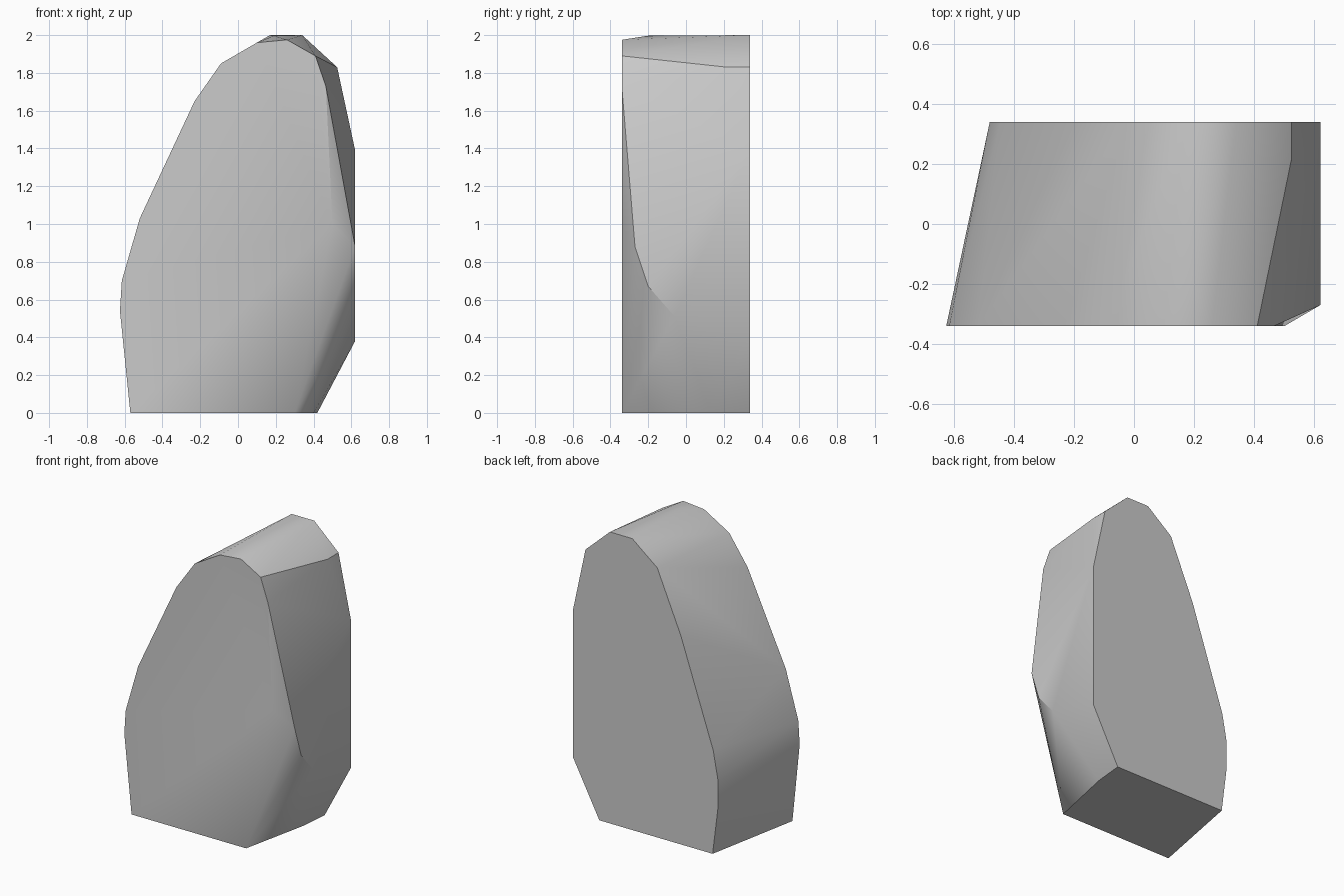
import bpy
import bmesh
import math

DEPTH = 0.34  # half the thickness of the slab

default_cube = bpy.data.objects.get("Cube")
if default_cube:
    bpy.data.objects.remove(default_cube, do_unlink=True)


def make_material(name, colour):
    material = bpy.data.materials.new(name)
    material.use_nodes = True
    material.diffuse_color = colour
    material.node_tree.nodes["Principled BSDF"].inputs["Base Color"].default_value = colour
    return material


def outline(points, y):
    """Place a flat (x, z) outline at depth y."""
    return [(x, y, z) for x, z in points]


# Outline of the front face, from the foot up the left and down the right
front_profile = [
    (-.57, 0), (-.625, .54), (-.615, .7), (-.52, 1.03), (-.23, 1.65), (-.09, 1.85),
    (.1, 1.96), (.26, 1.975), (.41, 1.89), (.465, 1.73), (.5, 1), (.3, 0),
]

# Outline of the back face, leaning to one side
back_profile = [
    (-.44, 0), (-.48, .32), (-.48, .52), (-.445, .71), (-.2, 1.43), (-.02, 1.85),
    (.17, 2), (.34, 2), (.525, 1.83), (.62, 1.39), (.62, .38), (.42, 0),
]

# Chipped corners between the two faces
chips = [
    (.62, -.27, .88), (.62, -.2, .67), (.62, -.06, .51),
    (.4, .13, 0), (.525, .22, 1.83), (.19, -.2, 1.997),
]


def build_rock(name, points, material):
    """Wrap the points in a faceted shell and merge its coplanar faces."""
    bm = bmesh.new()
    for point in points:
        bm.verts.new(point)
    hull = bmesh.ops.convex_hull(bm, input=bm.verts[:])
    loose = {item for key in ("geom_interior", "geom_unused") for item in hull[key]
             if isinstance(item, bmesh.types.BMVert)}
    bmesh.ops.delete(bm, geom=list(loose), context="VERTS")
    bmesh.ops.dissolve_limit(bm, angle_limit=math.radians(0.5),
                             verts=bm.verts[:], edges=bm.edges[:])
    bmesh.ops.recalc_face_normals(bm, faces=bm.faces[:])
    mesh = bpy.data.meshes.new(name)
    bm.to_mesh(mesh)
    bm.free()
    mesh.materials.append(material)
    rock = bpy.data.objects.new(name, mesh)
    bpy.context.collection.objects.link(rock)
    return rock


stone_grey = make_material("stone_grey", (.6, .6, .6, 1))
rock = build_rock(
    "standing_stone",
    outline(front_profile, -DEPTH) + outline(back_profile, DEPTH) + chips,
    stone_grey,
)

# Soft shading across shallow facets, crisp edges elsewhere
bpy.ops.object.select_all(action="DESELECT")
rock.select_set(True)
bpy.context.view_layer.objects.active = rock
bpy.ops.object.shade_smooth_by_angle(angle=math.radians(30))
